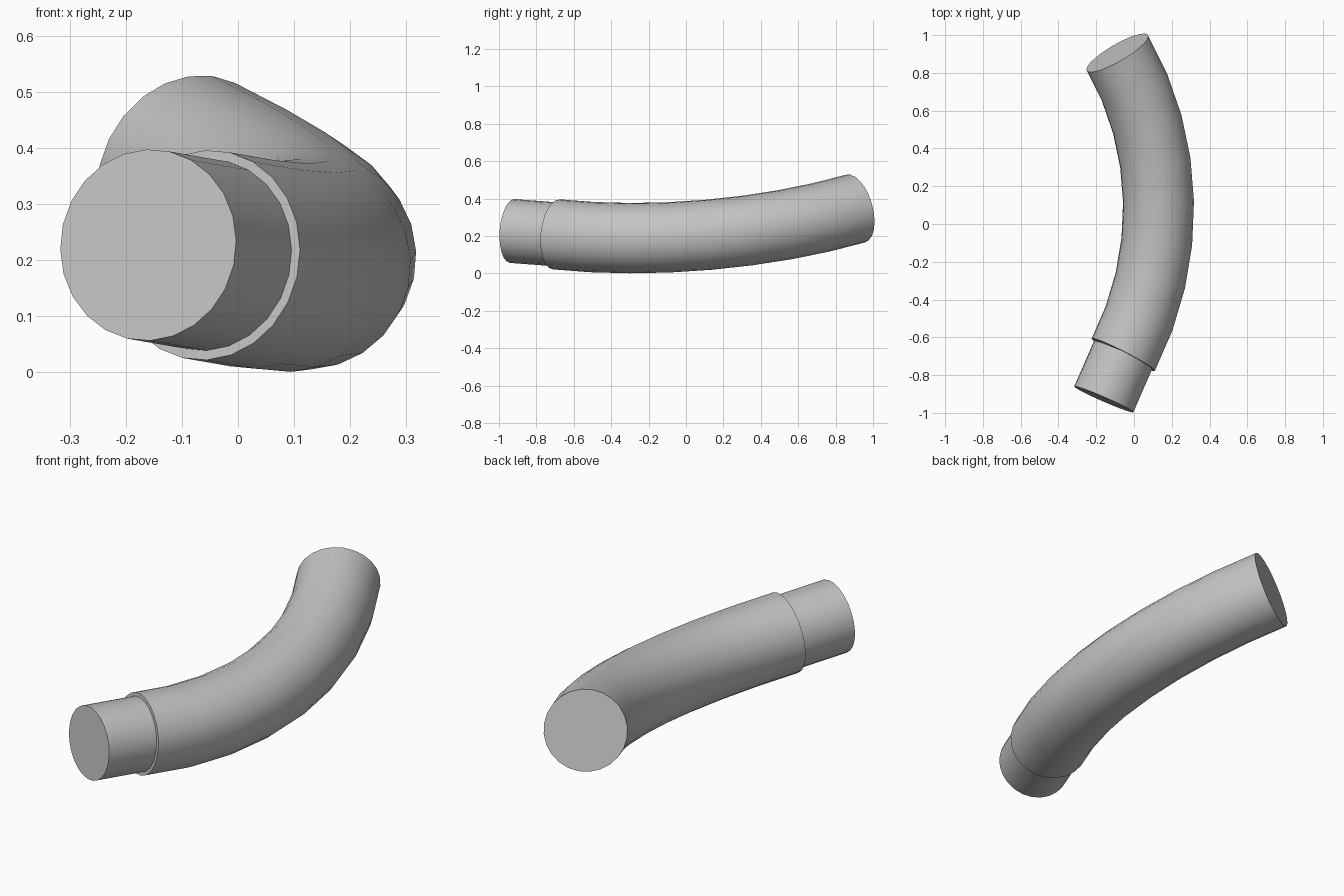
import bpy, bmesh, math
from mathutils import Vector

cube = bpy.data.objects.get("Cube")
if cube:
    bpy.data.objects.remove(cube, do_unlink=True)

SIDES = 24
BEND_STEPS = 8

grey = bpy.data.materials.new("plain grey")
grey.use_nodes = True
grey.diffuse_color = (0.55, 0.55, 0.55, 1)
grey.node_tree.nodes["Principled BSDF"].inputs["Base Color"].default_value = grey.diffuse_color

# Bend: a circular arc through three points of the pipe's centre line
start = Vector((-0.057, -0.692, 0.209))
middle = Vector((0.13, 0.1, 0.205))
end = Vector((-0.088, 0.906, 0.347))
a, b = start - end, middle - end
axis = a.cross(b).normalized()
n = a.cross(b)
centre = end + (a.length_squared * b - b.length_squared * a).cross(n) / (2 * n.length_squared)
spoke = start - centre
bend_radius = spoke.length
u = spoke.normalized()
v = axis.cross(u)
if v.dot(end - start) < 0:
    v = -v
    axis = -axis
sweep = math.atan2((end - centre).dot(v), (end - centre).dot(u))


def sweep_tube(name, sections, radius):
    """Capped tube through (point, outward direction) sections."""
    bm = bmesh.new()
    rings = []
    for point, out in sections:
        ring = []
        for i in range(SIDES):
            t = 2 * math.pi * (i + 0.5) / SIDES
            ring.append(bm.verts.new(point + radius * (math.cos(t) * out + math.sin(t) * axis)))
        rings.append(ring)
    for r0, r1 in zip(rings, rings[1:]):
        for i in range(SIDES):
            j = (i + 1) % SIDES
            bm.faces.new((r0[i], r0[j], r1[j], r1[i]))
    bm.faces.new(rings[0])
    bm.faces.new(rings[-1])
    bmesh.ops.recalc_face_normals(bm, faces=bm.faces)
    mesh = bpy.data.meshes.new(name)
    bm.to_mesh(mesh)
    bm.free()
    mesh.materials.append(grey)
    obj = bpy.data.objects.new(name, mesh)
    bpy.context.collection.objects.link(obj)
    bpy.ops.object.select_all(action='DESELECT')
    obj.select_set(True)
    bpy.context.view_layer.objects.active = obj
    bpy.ops.object.shade_smooth_by_angle(angle=math.radians(30))


# Curved main pipe
sections = []
for k in range(BEND_STEPS + 1):
    t = sweep * k / BEND_STEPS
    out = math.cos(t) * u + math.sin(t) * v
    sections.append((centre + bend_radius * out, out))
sweep_tube("curved_pipe", sections, 0.188)

# Narrower straight spigot at the front end
front = Vector((-0.16, -0.928, 0.227))
along = (start - front).normalized()
side = (u - along * u.dot(along)).normalized()
axis = side.cross(along)
sweep_tube("front_spigot", [(front, side), (start + along * 0.005, side)], 0.171)
